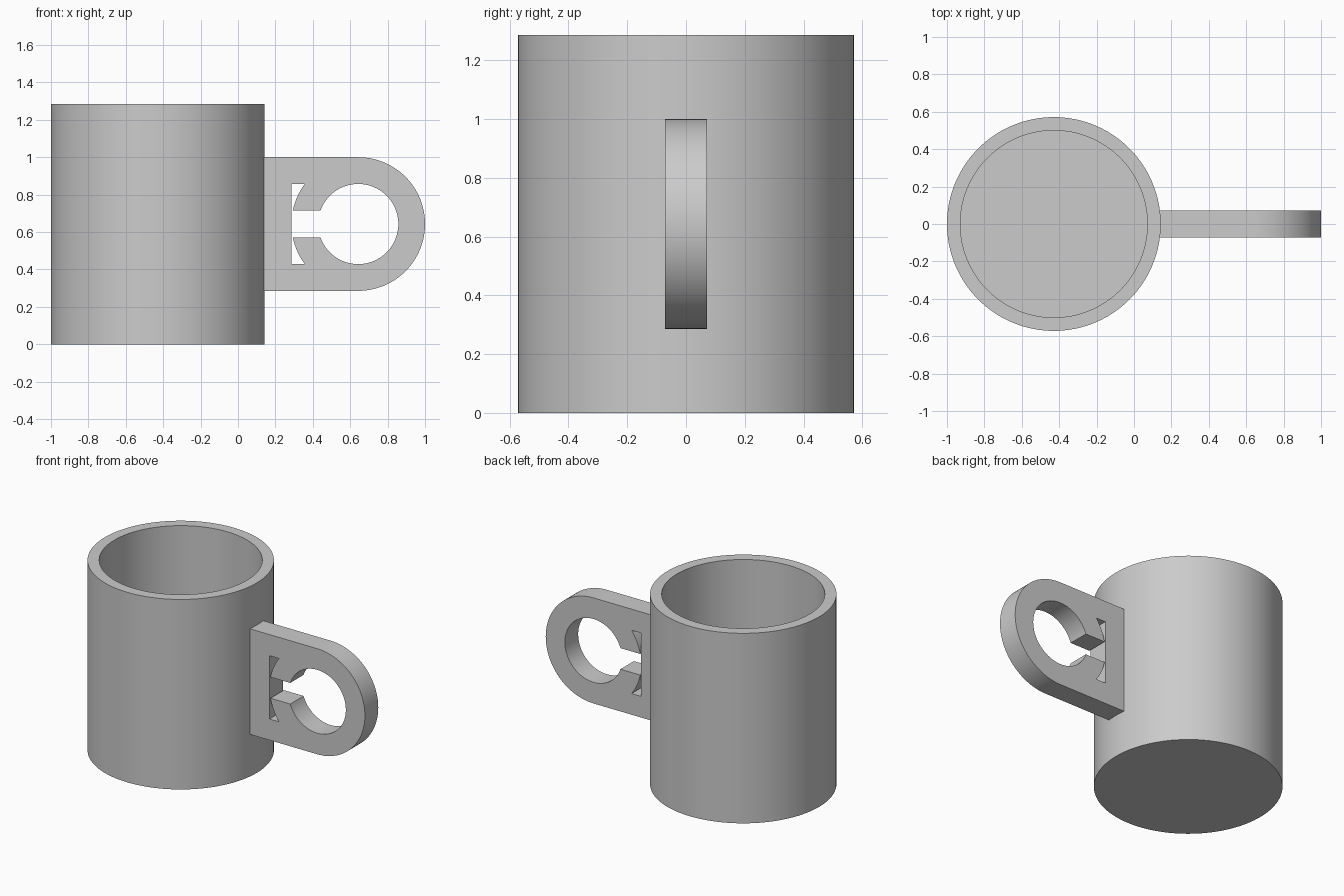
import bpy, bmesh, math
from mathutils import Matrix, Vector

if "Cube" in bpy.data.objects:
    bpy.data.objects.remove(bpy.data.objects["Cube"])

U = 1 / 7                      # design unit: wall details are multiples of this
grey = bpy.data.materials.new("light grey")
grey.diffuse_color = (0.6, 0.6, 0.6, 1)
grey.use_nodes = True
grey.node_tree.nodes["Principled BSDF"].inputs["Base Color"].default_value = grey.diffuse_color


def finish(name, bm, location):
    bmesh.ops.recalc_face_normals(bm, faces=bm.faces)
    mesh = bpy.data.meshes.new(name)
    bm.to_mesh(mesh)
    bm.free()
    mesh.materials.append(grey)
    obj = bpy.data.objects.new(name, mesh)
    obj.location = location
    bpy.context.collection.objects.link(obj)
    bpy.ops.object.select_all(action='DESELECT')
    obj.select_set(True)
    bpy.context.view_layer.objects.active = obj
    bpy.ops.object.shade_smooth_by_angle(angle=math.radians(30))
    return obj


def arc(radius, start, end, steps):
    """Points on an arc about the handle centre, angles in radians."""
    return [(radius * math.cos(start + (end - start) * i / steps),
             radius * math.sin(start + (end - start) * i / steps))
            for i in range(steps + 1)]


# Cup: cylinder with its top inset to a rim and pushed down to a floor
height, radius, wall = 9 * U, 4 * U, U / 2
bm = bmesh.new()
bmesh.ops.create_cone(bm, cap_ends=True, segments=128, radius1=radius,
                      radius2=radius, depth=height,
                      matrix=Matrix.Translation((0, 0, height / 2)))
top = max(bm.faces, key=lambda f: f.calc_center_median().z)
bmesh.ops.inset_individual(bm, faces=[top], thickness=wall)
floor = bmesh.ops.extrude_discrete_faces(bm, faces=[top])["faces"][0]
bmesh.ops.translate(bm, verts=floor.verts, vec=(0, 0, wall - height))
finish("cup_body", bm, (radius - 1, 0, 0))

# Handle: upper half profile around the ring centre, extruded then mirrored
ring_out, ring_in, half_slot = 2.5 * U, 1.5 * U, U / 2
slot_out = math.pi - math.asin(half_slot / ring_out)
slot_in = math.pi - math.asin(half_slot / ring_in)
window_top = math.pi - math.asin(ring_in / ring_out)
root, window = -3.8 * U, -2.5 * U      # root is buried inside the cup wall

profile = [(root, 0), (window, 0), (window, ring_in)]
profile += arc(ring_out, window_top, slot_out, 12)    # outer edge of the hook
profile += arc(ring_in, slot_in, 0, 48)               # round finger hole
profile += arc(ring_out, 0, math.pi / 2, 32)          # outer rounded end
profile += [(root, ring_out)]

bm = bmesh.new()
face = bm.faces.new([bm.verts.new((x, -U / 2, z)) for x, z in profile])
new = bmesh.ops.extrude_face_region(bm, geom=[face], use_keep_orig=True)["geom"]
bmesh.ops.translate(bm, verts=[v for v in new if isinstance(v, bmesh.types.BMVert)],
                    vec=Vector((0, U, 0)))
bmesh.ops.recalc_face_normals(bm, faces=bm.faces)
seam = [f for f in bm.faces if all(abs(v.co.z) < 1e-5 for v in f.verts)]
bmesh.ops.delete(bm, geom=seam, context='FACES_ONLY')
handle = finish("handle", bm, (1 - ring_out, 0, 4.5 * U))
mirror = handle.modifiers.new("lower half", 'MIRROR')
mirror.use_axis = (False, False, True)
mirror.use_clip = True
